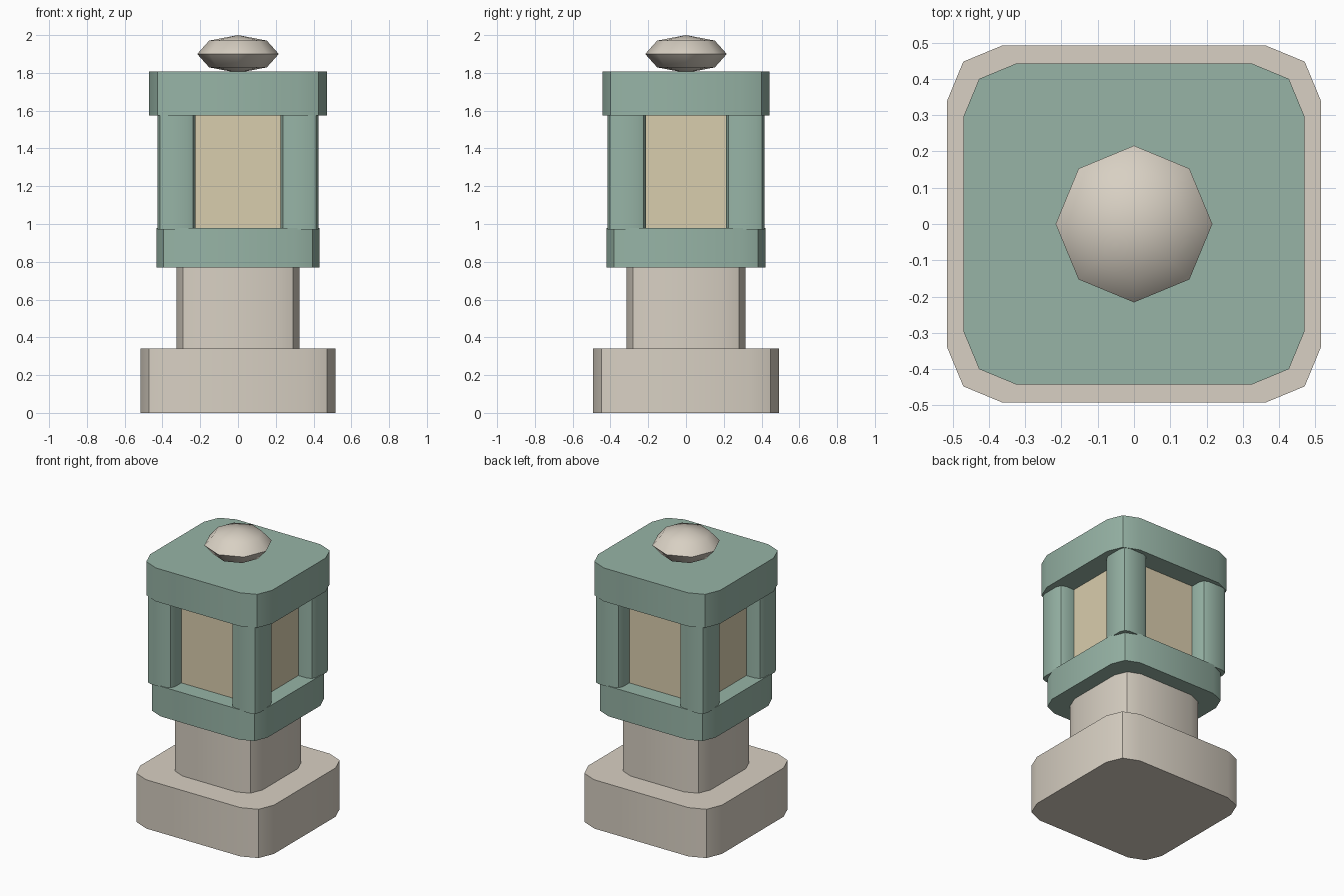
import bpy, bmesh, math

if "Cube" in bpy.data.objects:
    bpy.data.objects.remove(bpy.data.objects["Cube"])


def material(name, rgb):
    lin = [((c / 255 + 0.055) / 1.055) ** 2.4 for c in rgb]
    m = bpy.data.materials.new(name)
    m.diffuse_color = (*lin, 1)
    m.use_nodes = True
    m.node_tree.nodes["Principled BSDF"].inputs["Base Color"].default_value = m.diffuse_color
    return m


stone = material("pale_stone", (216, 208, 195))
green = material("sage_green", (151, 180, 166))
glass = material("warm_cream", (217, 205, 173))


def finish(name, bm, mat):
    mesh = bpy.data.meshes.new(name)
    bm.to_mesh(mesh)
    bm.free()
    mesh.materials.append(mat)
    ob = bpy.data.objects.new(name, mesh)
    bpy.context.collection.objects.link(ob)
    bpy.ops.object.select_all(action='DESELECT')
    ob.select_set(True)
    bpy.context.view_layer.objects.active = ob
    bpy.ops.object.shade_smooth_by_angle(angle=math.radians(40))
    return ob


def block(name, hx, hy, z0, z1, r, mat, cx=0, cy=0):
    """Upright box whose vertical edges are rounded in two segments."""
    bm = bmesh.new()
    bmesh.ops.create_cube(bm, size=2)
    for v in bm.verts:
        v.co = (cx + v.co.x * hx, cy + v.co.y * hy, z1 if v.co.z > 0 else z0)
    if r:
        upright = [e for e in bm.edges
                   if abs(e.verts[0].co.z - e.verts[1].co.z) > 0.01]
        bmesh.ops.bevel(bm, geom=upright, offset=r, segments=2, profile=0.5,
                        affect='EDGES')
    return finish(name, bm, mat)


# Pedestal
block("base", 0.515, 0.492, 0, 0.34, 0.152, stone)
block("neck", 0.326, 0.315, 0.34, 0.77, 0.12, stone)

# Lantern body
block("lower_ring", 0.432, 0.42, 0.77, 0.98, 0.13, green)
block("window_core", 0.318, 0.303, 0.98, 1.575, 0, glass)
block("cap", 0.47, 0.443, 1.575, 1.808, 0.147, green)

# Corner posts
for sx, side in ((-1, "left"), (1, "right")):
    for sy, end in ((-1, "front"), (1, "back")):
        block(f"{end}_{side}_post", 0.101, 0.102, 0.972, 1.582, 0.045, green,
              sx * 0.326, sy * 0.313)

# Flattened eight-sided knob
bm = bmesh.new()
bmesh.ops.create_uvsphere(bm, u_segments=8, v_segments=4, radius=1)
for v in bm.verts:
    v.co = (v.co.x * 0.216, v.co.y * 0.216, 1.9 + v.co.z * 0.1)
finish("knob", bm, stone)
